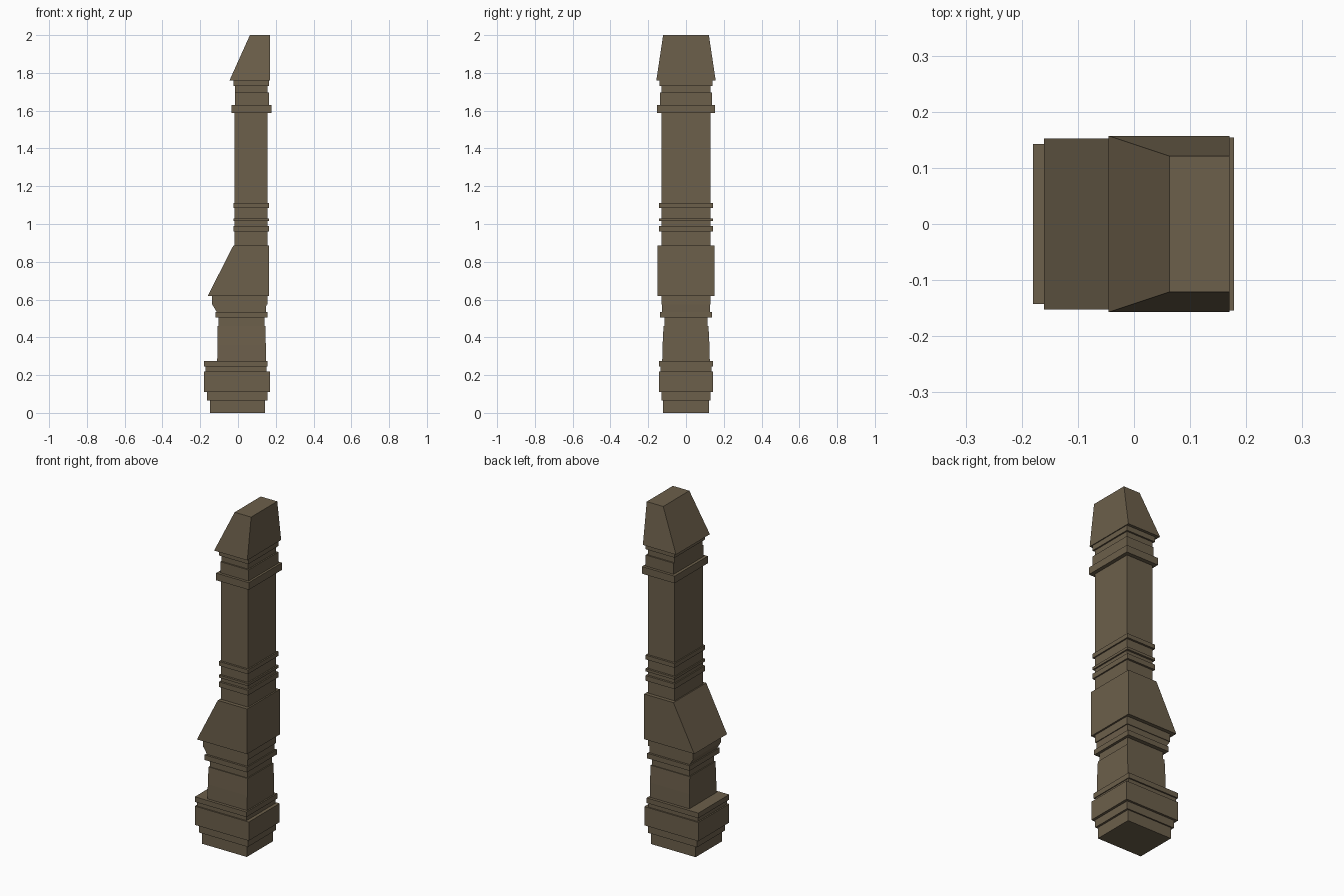
import bpy, bmesh

wood = bpy.data.materials.new("dull_brown")
wood.diffuse_color = (0.15, 0.115, 0.07, 1)


def loft(name, rows):
    """Skin rectangular cross-sections: (z, x min, x max, half depth)."""
    bm = bmesh.new()
    rings = []
    for z, a, b, y in rows:
        rings.append([bm.verts.new(p) for p in
                      ((a, -y, z), (b, -y, z), (b, y, z), (a, y, z))])
    for r, s in zip(rings, rings[1:]):
        for i in range(4):
            j = (i + 1) % 4
            bm.faces.new((r[i], r[j], s[j], s[i]))
    bm.faces.new(rings[0][::-1])
    bm.faces.new(rings[-1])
    bmesh.ops.recalc_face_normals(bm, faces=bm.faces)
    me = bpy.data.meshes.new(name)
    bm.to_mesh(me)
    bm.free()
    me.materials.append(wood)
    ob = bpy.data.objects.new(name, me)
    bpy.context.collection.objects.link(ob)
    return ob


def steps(*bands):
    """Straight bands (z0, z1, x min, x max, half depth) as loft rows."""
    return [(z, a, b, y) for z0, z1, a, b, y in bands for z in (z0, z1)]


# Stepped foot with wide plinth
loft("foot", steps((0, .065, -.148, .143, .122),
                   (.065, .11, -.163, .155, .13),
                   (.11, .22, -.18, .17, .143),
                   (.22, .245, -.172, .15, .135),
                   (.245, .275, -.18, .155, .143)))

# Slightly tapering lower block and collar
loft("lower_block", [(.275, -.11, .147, .126), (.36, -.109, .147, .124),
                     (.46, -.108, .146, .119), (.46, -.102, .14, .114),
                     (.505, -.102, .14, .114), (.505, -.12, .155, .138),
                     (.535, -.12, .155, .138), (.535, -.113, .148, .126),
                     (.575, -.137, .15, .126), (.575, -.137, .155, .13),
                     (.62, -.137, .155, .13)])

# Sloped shoulder
loft("shoulder", [(.62, -.16, .165, .152), (.885, -.025, .165, .152)])

# Upper shaft with raised bands
S = (-.018, .156, .13)
B = (-.025, .164, .142)
loft("shaft", steps((.885, .96, *S), (.96, .99, *B), (.99, 1.015, *S),
                    (1.015, 1.03, *B), (1.03, 1.085, *S), (1.085, 1.11, *B),
                    (1.11, 1.588, *S), (1.588, 1.63, -.034, .178, .154),
                    (1.63, 1.695, -.017, .165, .138),
                    (1.695, 1.73, -.017, .157, .13),
                    (1.73, 1.76, -.025, .165, .14)))

# Tapered cap
loft("cap", [(1.76, -.045, .17, .157), (2, .063, .17, .121)])
